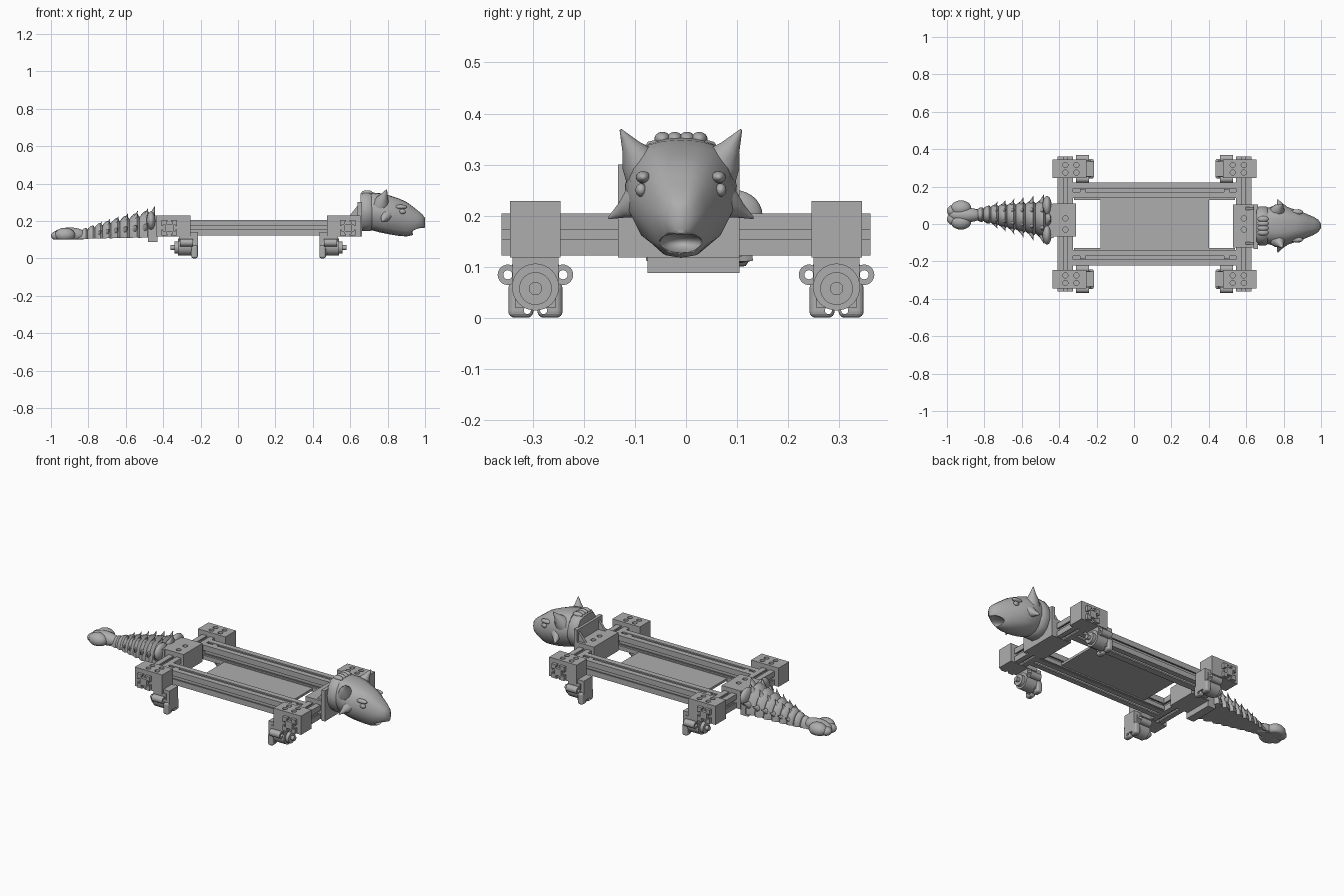
import bpy, bmesh, math
from mathutils import Vector

if "Cube" in bpy.data.objects:
    bpy.data.objects.remove(bpy.data.objects["Cube"])

grey = bpy.data.materials.new("plain grey")
grey.use_nodes = True
COLOR = (0.42, 0.42, 0.42, 1)
grey.diffuse_color = COLOR
grey.node_tree.nodes["Principled BSDF"].inputs["Base Color"].default_value = COLOR
MID = 0.11        # frame centre along x
HEAD_Y = -0.01    # head centre line


def finish(ob, name, smooth=None):
    ob.name = name
    ob.data.materials.clear()
    ob.data.materials.append(grey)
    if smooth:
        bpy.ops.object.select_all(action="DESELECT")
        ob.select_set(True)
        bpy.context.view_layer.objects.active = ob
        bpy.ops.object.shade_smooth_by_angle(angle=math.radians(smooth))
    return ob


def box(name, x, y, z):
    """Box from (low, high) ranges."""
    lo, hi = zip(*(sorted(r) for r in (x, y, z)))
    bpy.ops.mesh.primitive_cube_add(size=1)
    ob = bpy.context.object
    for v in ob.data.vertices:
        v.co = [a + (b - a) * (c + 0.5) for a, b, c in zip(lo, hi, v.co)]
    return finish(ob, name)


def rod(name, x, y, z, r, sides=32):
    """Cylinder along x between two x values."""
    bpy.ops.mesh.primitive_cylinder_add(vertices=sides, radius=r, depth=abs(x[1] - x[0]),
                                        location=(sum(x) / 2, y, z), rotation=(0, math.pi / 2, 0))
    return finish(bpy.context.object, name, 35)


def ball(name, loc, size, floor=None):
    bpy.ops.mesh.primitive_uv_sphere_add(segments=24, ring_count=14, radius=1)
    ob = bpy.context.object
    for v in ob.data.vertices:
        v.co = Vector([c * s + p for c, s, p in zip(v.co, size, loc)])
        if floor is not None:
            v.co.z = max(v.co.z, floor)
    return finish(ob, name, 50)


def loft(name, sections, smooth=None):
    """Bridge equal rings of points and cap both ends."""
    bm = bmesh.new()
    rings = [[bm.verts.new(p) for p in s] for s in sections]
    n = len(rings[0])
    for a, b in zip(rings, rings[1:]):
        for i in range(n):
            j = (i + 1) % n
            bm.faces.new((a[i], a[j], b[j], b[i]))
    bm.faces.new(rings[0][::-1])
    bm.faces.new(rings[-1])
    bmesh.ops.recalc_face_normals(bm, faces=bm.faces)
    me = bpy.data.meshes.new(name)
    bm.to_mesh(me)
    bm.free()
    ob = bpy.data.objects.new(name, me)
    bpy.context.collection.objects.link(ob)
    return finish(ob, name, smooth)


def spike(name, base, tip, r, flat=1.0):
    """Curved-in horn from base to tip, thinned along x by flat."""
    base, tip = Vector(base), Vector(tip)
    turn = (tip - base).to_track_quat("Z", "Y")
    rings = []
    for t, k in ((-0.3, 1.1), (0.1, 0.9), (0.45, 0.5), (0.8, 0.22), (1, 0.06)):
        ring = []
        for i in range(12):
            a = i * math.tau / 12
            off = turn @ Vector((math.cos(a), math.sin(a), 0)) * r * k
            off.x *= flat
            ring.append(base.lerp(tip, t) + off)
        rings.append(ring)
    return loft(name, rings, 60)


def cut(ob, cutter):
    mod = ob.modifiers.new("cut", "BOOLEAN")
    mod.operation, mod.solver, mod.object = "DIFFERENCE", "EXACT", cutter
    bpy.context.view_layer.objects.active = ob
    bpy.ops.object.modifier_apply(modifier=mod.name)
    bpy.data.objects.remove(cutter)


def extrusion(name, axis, centre, length):
    """Square slotted rail along x or y."""
    a, s, w, lip, deep = 0.041, 0.009, 0.016, 0.033, 0.021
    side = [(-a, a), (-s, a), (-s, lip), (-w, lip), (-w, deep),
            (w, deep), (w, lip), (s, lip), (s, a)]
    ring = []
    for _ in range(4):
        ring += side
        side = [(q, -p) for p, q in side]
    c = Vector(centre)
    return loft(name, [[c + Vector((t, p, q) if axis == "x" else (p, t, q)) for p, q in ring]
                       for t in (-length / 2, length / 2)])


# Frame rails, tray and slot nuts
for sy, tag in ((1, "left"), (-1, "right")):
    extrusion("side_rail_" + tag, "x", (MID, sy * 0.18, 0.163), 0.872)
    box("tray_edge_" + tag, (-0.32, 0.54), (sy * 0.128, sy * 0.14), (0.125, 0.15))
    for d in (-0.385, 0.385):
        box("slot_nut_" + tag, (MID + d - 0.015, MID + d + 0.015),
            (sy * 0.172, sy * 0.188), (0.18, 0.202))
box("tray_panel", (-0.18, 0.4), (-0.13, 0.13), (0.132, 0.146))


def bolt_holes(block, spots, top):
    for x, y in spots:
        bpy.ops.mesh.primitive_cylinder_add(vertices=20, radius=0.014, depth=0.04, location=(x, y, top))
        cut(block, bpy.context.object)


# Ends: cross rails, clamps and wheel motors
for sx, end in ((1, "front"), (-1, "rear")):
    def at(*ds):
        return [MID + sx * d for d in ds]

    extrusion("cross_rail_" + end, "y", (at(0.477)[0], 0, 0.163), 0.724)
    mid_block = box("centre_clamp_" + end, at(0.42, 0.545),
                    (-0.125, 0.105) if sx > 0 else (-0.067, 0.11), (0.12, 0.229))
    bolt_holes(mid_block, [(at(0.477)[0], y) for y in (-0.03, 0.03)], 0.229)
    for sy, side in ((1, "left"), (-1, "right")):
        tag = end + "_" + side
        block = box("corner_clamp_" + tag, at(0.365, 0.545), (sy * 0.246, sy * 0.345), (0.118, 0.229))
        bolt_holes(block, [(at(d)[0], sy * y) for d in (0.418, 0.477) for y in (0.275, 0.315)], 0.229)
        y = sy * 0.295
        rod("motor_body_" + tag, at(0.34, 0.43), y, 0.06, 0.046)
        rod("motor_cap_" + tag, at(0.43, 0.45), y, 0.057, 0.032)
        rod("motor_shaft_" + tag, at(0.45, 0.47), y, 0.057, 0.013)
        box("motor_neck_" + tag, at(0.345, 0.425), (y - 0.045, y + 0.045), (0.07, 0.12))
        box("motor_back_" + tag, at(0.325, 0.365), (y - 0.04, y + 0.04), (0.02, 0.14))
        for k in (-1, 1):
            ear = rod("motor_ear_" + tag, at(0.35, 0.42), y + k * 0.054, 0.084, 0.02)
            cut(ear, rod("ear_cutter", at(0.3, 0.5), y + k * 0.054, 0.084, 0.009, 16))
            box("ear_web_" + tag, at(0.36, 0.4), (y + k * 0.03, y + k * 0.046), (0.066, 0.104))
            foot = box("motor_foot_" + tag, at(0.325, 0.36), (y + k * 0.004, y + k * 0.053), (0, 0.07))
            bevel = foot.modifiers.new("round", "BEVEL")
            bevel.width, bevel.segments = 0.012, 4
            bpy.context.view_layer.objects.active = foot
            bpy.ops.object.modifier_apply(modifier="round")
            cut(foot, rod("foot_cutter", at(0.2, 0.5), y + k * 0.016, 0.014, 0.007, 16))

# Neck mount behind the head
box("neck_plate", (0.64, 0.662), (-0.133, 0.105), (0.118, 0.3))
for y in (-0.11, 0.075):
    loft("neck_gusset", [[(0.59, t, 0.22), (0.65, t, 0.22), (0.65, t, 0.295)] for t in (y, y + 0.015)])

# Head: one shared half profile scaled along the snout
HALF = [(0, 1), (0.3, 0.99), (0.6, 0.95), (0.85, 0.78), (0.97, 0.58), (0.95, 0.4), (0.72, 0.16), (0.4, 0.03), (0, 0)]


def head_ring(x, w, top, low):
    pts = HALF + [(-p, q) for p, q in HALF[-2:0:-1]]
    return [(x, HEAD_Y + p * w, low + q * (top - low)) for p, q in pts]


loft("neck_collar", [head_ring(*s) for s in (
    (0.655, 0.1, 0.345, 0.15), (0.67, 0.108, 0.355, 0.145), (0.705, 0.108, 0.355, 0.145),
    (0.72, 0.098, 0.34, 0.155))], 45)
head = loft("head", [head_ring(*s) for s in (
    (0.715, 0.1, 0.352, 0.15), (0.76, 0.113, 0.348, 0.138), (0.81, 0.108, 0.336, 0.128),
    (0.86, 0.09, 0.32, 0.12), (0.9, 0.076, 0.302, 0.117), (0.93, 0.063, 0.28, 0.123),
    (0.96, 0.05, 0.257, 0.14), (0.985, 0.034, 0.236, 0.156), (1.0, 0.012, 0.215, 0.165))], 50)
cut(head, ball("mouth_cutter", (0.955, HEAD_Y, 0.147), (0.065, 0.042, 0.021)))
for k, side in ((1, "left"), (-1, "right")):
    def hy(v):
        return HEAD_Y + k * v

    spike("horn_" + side, (0.77, hy(0.08), 0.305), (0.795, hy(0.118), 0.368), 0.04)
    spike("cheek_spike_" + side, (0.79, hy(0.088), 0.225), (0.768, hy(0.142), 0.195), 0.034)
    ball("eye_" + side, (0.88, hy(0.078), 0.25), (0.017, 0.011, 0.013))
    ball("brow_" + side, (0.87, hy(0.074), 0.275), (0.035, 0.014, 0.012))
for i in range(4):
    ball("frill_bump", (0.69, HEAD_Y + (i - 1.5) * 0.024, 0.35), (0.03, 0.016, 0.014))

# Tail: half-round rings tapering to a club, flat underneath
BASE, FLOOR = -0.47, 0.1


def tail_y(x):
    return 0.025 + 0.025 * min(1, (BASE - x) / 0.3)


def tail_ring(x, w, h):
    arc = [i * math.pi / 14 for i in range(15)]
    return [(x, tail_y(x) + w * math.cos(a), FLOOR + h * (0.08 + math.sin(a))) for a in arc]


rings, x = [], BASE
COUNT = 8
for i in range(COUNT):
    f = 1 - i / COUNT
    w, h, step = 0.03 + 0.075 * f, 0.045 + 0.1 * f, 0.032 + 0.025 * f
    rings += [tail_ring(x, w * 0.85, h * 0.85), tail_ring(x - step * 0.25, w, h),
              tail_ring(x - step * 0.6, w * 0.94, h * 0.95), tail_ring(x - step * 0.95, w * 0.78, h * 0.8)]
    if i < 6:
        mx = x - step * 0.4
        cy = tail_y(mx)
        for k in (-1, 1):
            spike("tail_side_spike", (mx, cy + k * w * 0.85, FLOOR + h * 0.45),
                  (mx + 0.01, cy + k * w * 1.24, FLOOR + h * 0.6), 0.2 * w, 0.7)
            spike("tail_top_spike", (mx, cy + k * w * 0.4, FLOOR + h * 0.85),
                  (mx + 0.012, cy + k * w * 0.5, FLOOR + h * 1.16), 0.2 * w, 0.7)
    x -= step
rings.append(tail_ring(-0.9, 0.035, 0.045))
loft("tail", rings, 40)
box("tail_plate", (-0.48, -0.43), (-0.075, 0.105), (0.087, 0.229))
for sy in (-1, 1):
    ball("tail_root_lobe", (-0.465, 0.02 + sy * 0.075, 0.2), (0.025, 0.055, 0.05))
    ball("club_lobe", (-0.925, 0.048 + sy * 0.036, 0.125), (0.055, 0.042, 0.038), FLOOR)
    ball("club_tip", (-0.965, 0.048 + sy * 0.022, 0.12), (0.035, 0.032, 0.026), FLOOR)
spike("tail_root_crest", (-0.46, 0.025, 0.22), (-0.445, 0.025, 0.278), 0.04, 0.5)
ball("club_core", (-0.9, 0.048, 0.125), (0.09, 0.04, 0.04), FLOOR)
